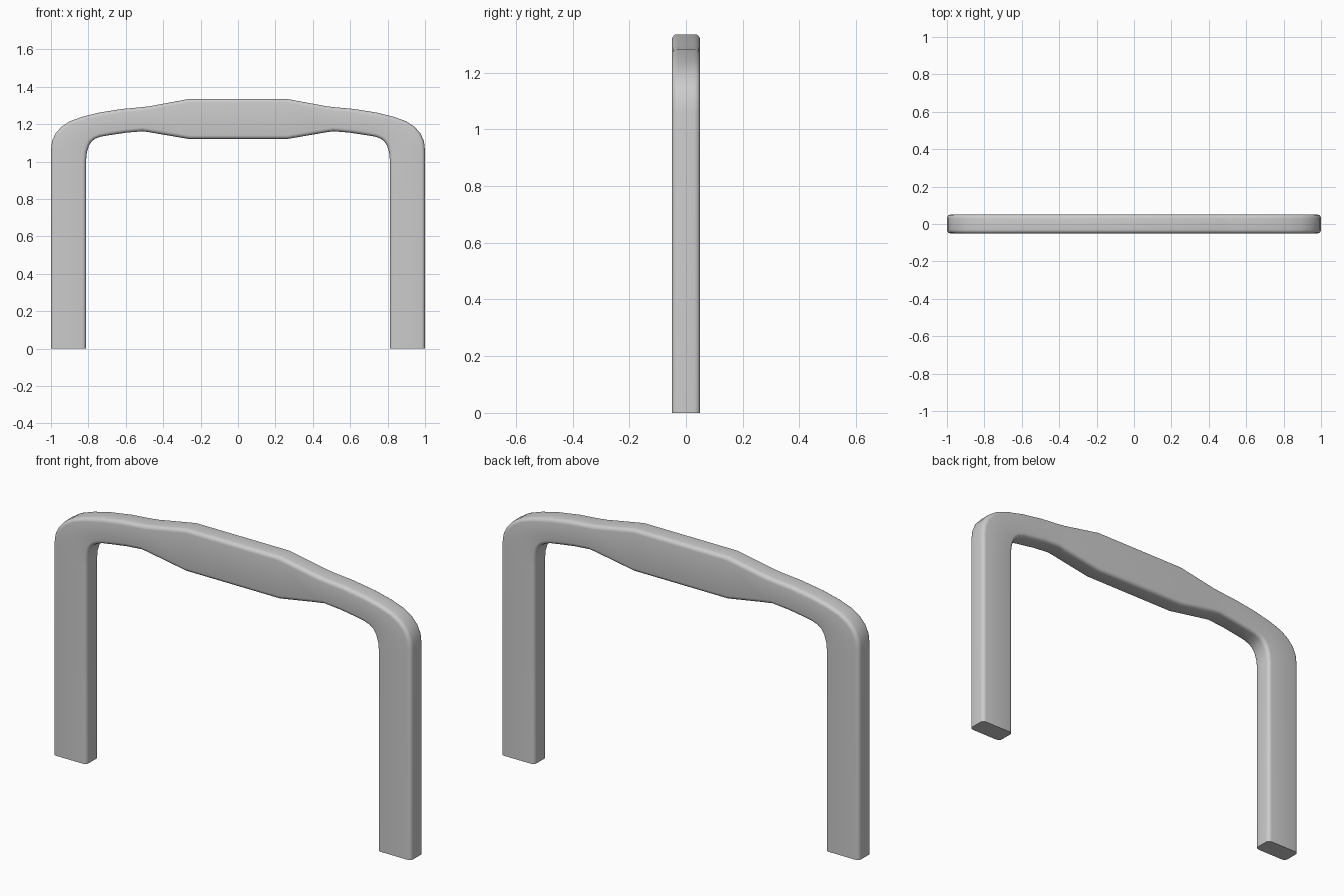
import bpy, bmesh, math
from mathutils import Vector

if "Cube" in bpy.data.objects:
    bpy.data.objects.remove(bpy.data.objects["Cube"])

HALF_DEPTH = 0.05
RADIUS = 0.02
STEPS = 4

# Right half of the handle: (outer x, outer z, inner x, inner z), foot to centre
half = [
    (1.000, 0.00, 0.812, 0.00),
    (1.000, 1.06, 0.812, 1.01),
    (0.994, 1.11, 0.808, 1.05),
    (0.976, 1.15, 0.797, 1.085),
    (0.945, 1.185, 0.782, 1.108),
    (0.900, 1.215, 0.762, 1.123),
    (0.830, 1.24, 0.730, 1.134),
    (0.740, 1.262, 0.680, 1.142),
    (0.620, 1.281, 0.600, 1.154),
    (0.510, 1.291, 0.510, 1.162),
    (0.470, 1.296, 0.470, 1.156),
    (0.260, 1.335, 0.260, 1.120),
]
stations = half + [(-a, b, -c, d) for a, b, c, d in reversed(half)]


def ring(bm, ox, oz, ix, iz):
    """Rounded rectangular section spanning the outer and inner outline."""
    outer, inner = Vector((ox, 0, oz)), Vector((ix, 0, iz))
    mid, axis = (outer + inner) / 2, (outer - inner).normalized()
    half_width = (outer - inner).length / 2
    verts = []
    for i, (su, sv) in enumerate([(1, 1), (-1, 1), (-1, -1), (1, -1)]):
        for k in range(STEPS + 1):
            a = math.pi / 2 * (i + k / STEPS)
            u = su * (half_width - RADIUS) + RADIUS * math.cos(a)
            v = sv * (HALF_DEPTH - RADIUS) + RADIUS * math.sin(a)
            verts.append(bm.verts.new(mid + axis * u + Vector((0, v, 0))))
    return verts


# Sweep the section along the whole arch and cap both feet
bm = bmesh.new()
rings = [ring(bm, *s) for s in stations]
for a, b in zip(rings, rings[1:]):
    n = len(a)
    for i in range(n):
        bm.faces.new((a[i], a[(i + 1) % n], b[(i + 1) % n], b[i]))
bm.faces.new(rings[0])
bm.faces.new(rings[-1])
bmesh.ops.recalc_face_normals(bm, faces=bm.faces)
mesh = bpy.data.meshes.new("arched_handle")
bm.to_mesh(mesh)
bm.free()

handle = bpy.data.objects.new("arched_handle", mesh)
bpy.context.collection.objects.link(handle)
bpy.context.view_layer.objects.active = handle
handle.select_set(True)
bpy.ops.object.shade_smooth_by_angle(angle=math.radians(35))
